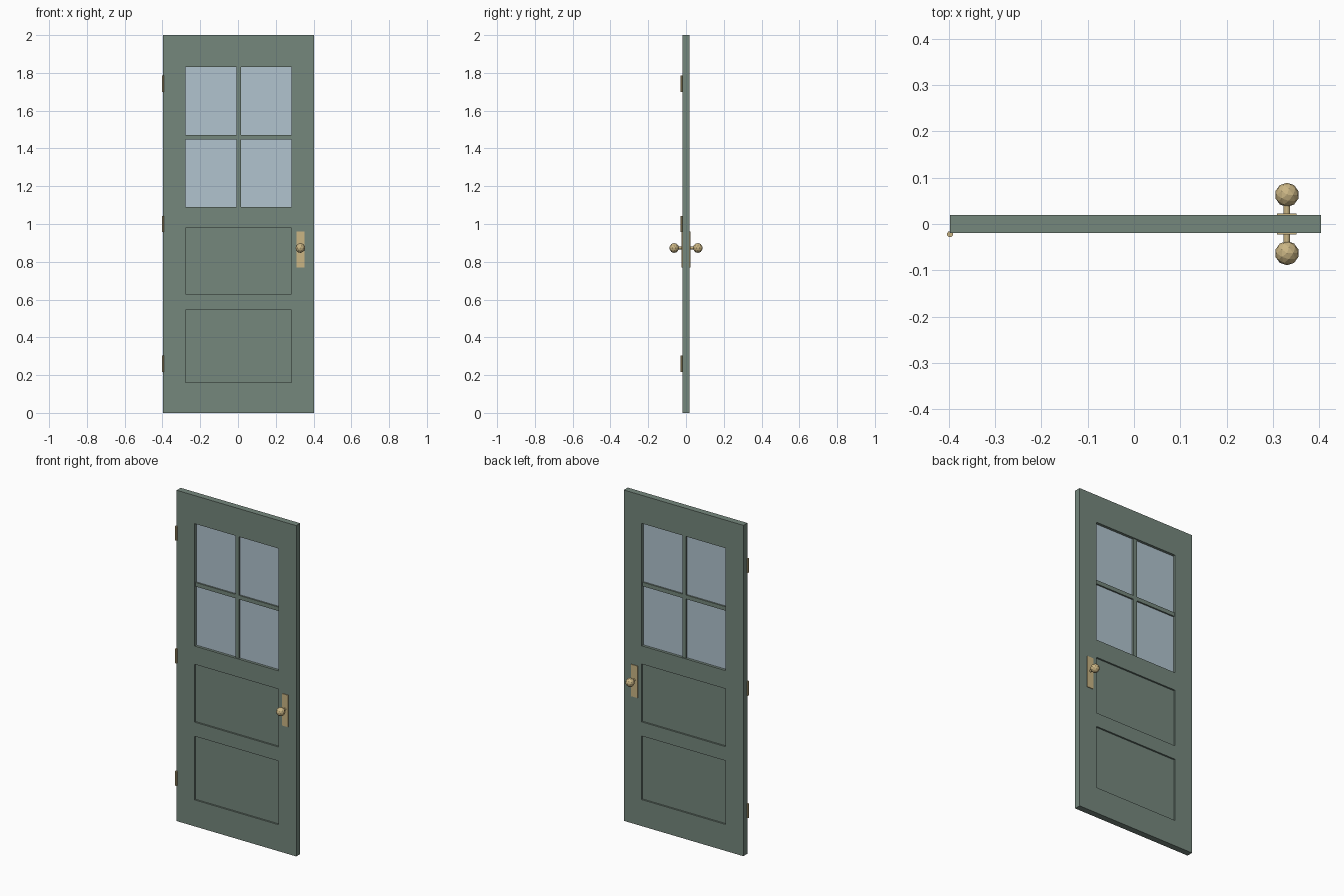
import bpy, bmesh, math
from mathutils import Matrix

if "Cube" in bpy.data.objects:
    bpy.data.objects.remove(bpy.data.objects["Cube"])

CX = 0.003            # door centre in x (hinges overhang on the left)
T = 0.038             # slab thickness
X0, X1 = CX - 0.28, CX + 0.28
WIN = (1.09, 1.83)
PANELS = {"middle": (0.63, 0.98), "lower": (0.16, 0.545)}


def material(name, rgb):
    m = bpy.data.materials.new(name)
    m.diffuse_color = (*rgb, 1)
    m.use_nodes = True
    m.node_tree.nodes["Principled BSDF"].inputs["Base Color"].default_value = m.diffuse_color
    return m


GREEN = material("sage green paint", (0.178, 0.241, 0.204))
GLASS = material("pale blue glass", (0.44, 0.55, 0.62))
BRASS = material("brass", (0.59, 0.46, 0.23))


def add(name, bm, mat):
    me = bpy.data.meshes.new(name)
    bmesh.ops.recalc_face_normals(bm, faces=bm.faces)
    bm.to_mesh(me)
    bm.free()
    me.materials.append(mat)
    ob = bpy.data.objects.new(name, me)
    bpy.context.collection.objects.link(ob)
    return ob


def box(name, center, size, mat):
    bm = bmesh.new()
    bmesh.ops.create_cube(bm, size=1, matrix=Matrix.Translation(center) @ Matrix.Diagonal((*size, 1)))
    return add(name, bm, mat)


def cylinder(name, center, r, length, mat, sides, along_y=False):
    bm = bmesh.new()
    rot = Matrix.Rotation(math.pi / 2, 4, 'X') if along_y else Matrix.Identity(4)
    bmesh.ops.create_cone(bm, cap_ends=True, segments=sides, radius1=r, radius2=r,
                          depth=length, matrix=Matrix.Translation(center) @ rot)
    return add(name, bm, mat)


# Door slab: a sheet with three openings, thickened
xs = [CX - 0.4, X0, X1, CX + 0.4]
zs = [0, 0.16, 0.545, 0.63, 0.98, 1.09, 1.83, 2.0]
bm = bmesh.new()
grid = [[bm.verts.new((x, -T / 2, z)) for x in xs] for z in zs]
for j in range(len(zs) - 1):
    for i in range(3):
        if not (i == 1 and j % 2 == 1):
            bm.faces.new((grid[j][i], grid[j][i + 1], grid[j + 1][i + 1], grid[j + 1][i]))
sheet = bmesh.ops.extrude_face_region(bm, geom=bm.faces[:], use_keep_orig=True)
top = [v for v in sheet["geom"] if isinstance(v, bmesh.types.BMVert)]
bmesh.ops.translate(bm, verts=top, vec=(0, T, 0))
add("door_frame", bm, GREEN)

# Recessed panels
for label, (a, b) in PANELS.items():
    box(label + "_panel", (CX, 0, (a + b) / 2), (X1 - X0, 0.018, b - a), GREEN)

# Glazing and crossed glazing bars
wz, wh = sum(WIN) / 2, WIN[1] - WIN[0]
box("window_glass", (CX, 0, wz), (X1 - X0, 0.006, wh), GLASS)
box("vertical_glazing_bar", (CX, 0, wz), (0.024, 0.026, wh), GREEN)
box("horizontal_glazing_bar", (CX, 0, wz), (X1 - X0, 0.024, 0.024), GREEN)

# Handle set on both faces
HX, HZ = 0.33, 0.873
for side, s in (("front", -1), ("back", 1)):
    box(side + "_handle_plate", (HX, s * (T / 2 + 0.002), 0.865), (0.042, 0.004, 0.193), BRASS)
    cylinder(side + "_knob_stem", (HX, s * 0.035, HZ), 0.007, 0.032, BRASS, 12, True)
    bm = bmesh.new()
    bmesh.ops.create_icosphere(bm, subdivisions=2, radius=0.026,
                               matrix=Matrix.Translation((HX, s * 0.063, HZ)))
    add(side + "_knob", bm, BRASS)

# Hinge barrels on the left edge
for label, z in (("lower", 0.26), ("middle", 1.0), ("upper", 1.742)):
    cylinder(label + "_hinge", (CX - 0.4, -T / 2 - 0.003, z), 0.0065, 0.086, BRASS, 10)
